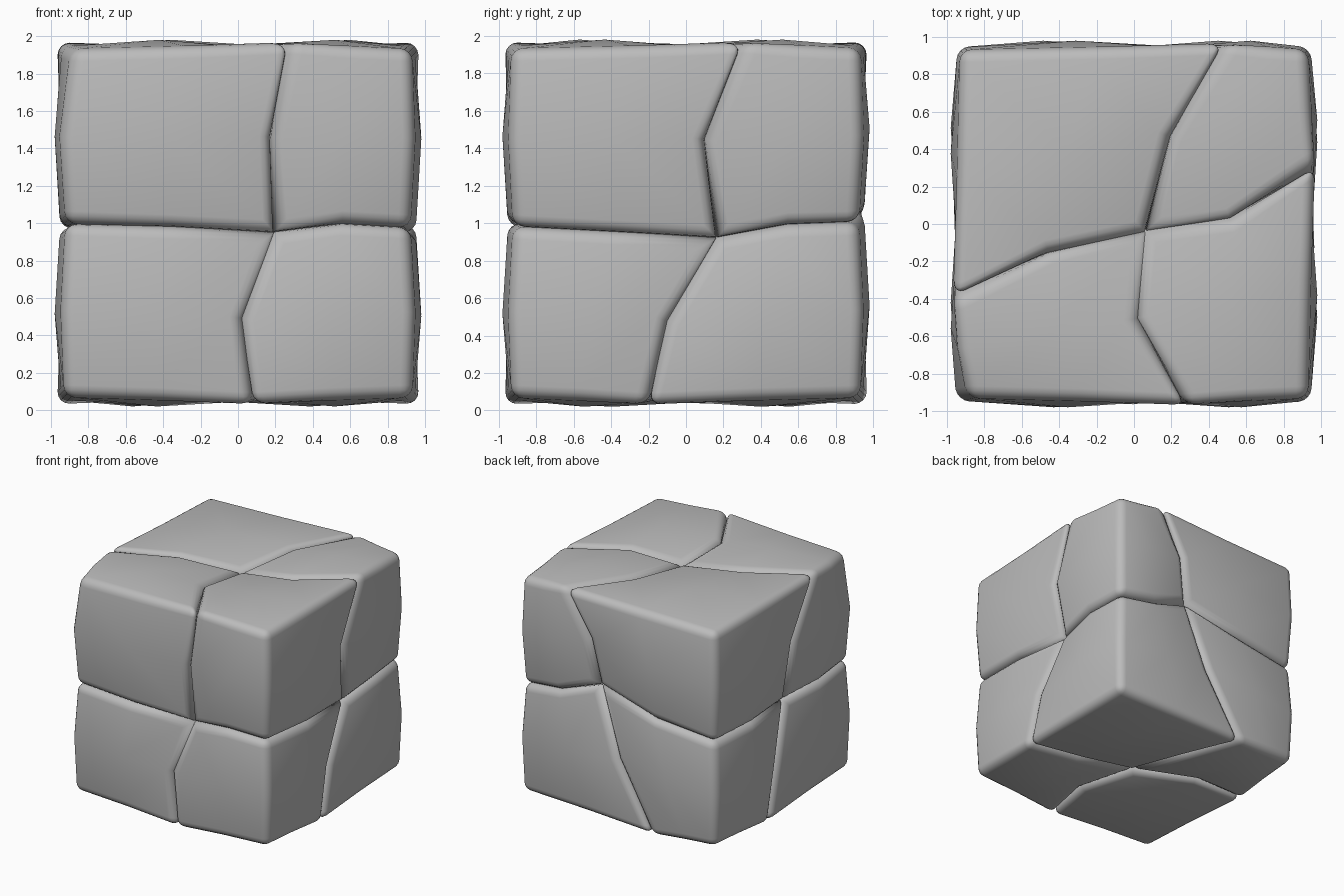
import bpy, bmesh
from itertools import product
from mathutils import Vector

cube = bpy.data.objects.get("Cube")
if cube:
    bpy.data.objects.remove(cube, do_unlink=True)

stone = bpy.data.materials.new("grey stone")
stone.use_nodes = True
GREY = (0.5, 0.5, 0.5, 1)
stone.diffuse_color = GREY
stone.node_tree.nodes["Principled BSDF"].inputs["Base Color"].default_value = GREY

X, Y, Z = range(3)

# How far out each kind of surface point lies
CENTRE, GROOVE, BULGE, CORNER, EDGE_QUARTER = 0.91, 0.95, 0.98, 0.93, 0.945
CROSSING = {X: 0.97, Y: 0.97, Z: 0.92}
ROUNDING = 0.065

point = {}          # lattice index (-2..2 on each axis) -> position


def index(**steps):
    return tuple(steps.get(a, 0) for a in "xyz")


def step(key, axis, amount):
    new = list(key)
    new[axis] = amount
    return tuple(new)


def outward(key, reach):
    return Vector([reach * (1 if k > 0 else -1) if abs(k) == 2 else 0 for k in key])


# Outer corners, one of them worn back
for key in product((-2, 2), repeat=3):
    point[key] = outward(key, CORNER)
point[index(x=-2, y=-2, z=2)].x = -0.88

# Where the cracks cross the cube edges: position along the edge,
# ordered (-,-), (-,+), (+,-), (+,+) over the other two axes
crossings = {
    X: (0.07, 0.29, -0.35, 0.51),
    Y: (0.23, -0.41, -0.21, 0.33),
    Z: (0.0, -0.03, -0.02, 0.0),
}
for axis, values in crossings.items():
    others = [a for a in range(3) if a != axis]
    for signs, value in zip(product((-2, 2), repeat=2), values):
        key = step(step((0, 0, 0), others[0], signs[0]), others[1], signs[1])
        point[key] = outward(key, CROSSING[axis])
        point[key][axis] = value

# Crack meeting point of each side, then the sideways bend of its four cracks:
# toward -u, +u, -v, +v
sides = {
    index(y=-2): ((0.20, -0.05), (-0.02, 0.0, 0.02, 0.18)),
    index(y=2): ((0.20, 0.18), (0.04, 0.05, 0.0, 0.27)),
    index(x=2): ((0.17, -0.08), (-0.05, -0.01, -0.10, 0.10)),
    index(x=-2): ((-0.06, -0.03), (-0.02, -0.03, 0.10, -0.13)),
    index(z=2): ((0.06, -0.04), (-0.15, 0.02, 0.01, 0.19)),
    index(z=-2): ((-0.03, -0.06), (0.21, -0.14, 0.15, -0.17)),
}
for key, (middle, bends) in sides.items():
    u, v = [a for a in range(3) if not key[a]]
    centre = outward(key, CENTRE)
    centre[u], centre[v] = middle
    point[key] = centre
    directions = ((u, v, -1), (u, v, 1), (v, u, -1), (v, u, 1))
    for (along, across, sign), bend in zip(directions, bends):
        p = outward(key, GROOVE)
        p[along] = (centre[along] + point[step(key, along, 2 * sign)][along]) / 2
        p[across] = bend
        point[step(key, along, sign)] = p

# Points halfway between a corner and an edge crossing
for axis in range(3):
    for key in product((-2, 2), repeat=3):
        quarter = step(key, axis, key[axis] // 2)
        p = outward(quarter, EDGE_QUARTER)
        p[axis] = (point[key][axis] + point[step(key, axis, 0)][axis]) / 2
        point[quarter] = p

# Bulging middle of each block face
for key in sides:
    u, v = [a for a in range(3) if not key[a]]
    for su, sv in product((-1, 1), repeat=2):
        spot = step(step(key, u, su), v, sv)
        around = [step(spot, u, 0), step(spot, u, 2 * su),
                  step(spot, v, 0), step(spot, v, 2 * sv)]
        p = sum((point[k] for k in around), Vector()) / 4
        axis = 3 - u - v
        p[axis] = BULGE * (1 if key[axis] > 0 else -1)
        point[spot] = p


def position(key):
    if not any(key):
        return Vector()
    if max(map(abs, key)) < 2:      # hidden walls lead to the core
        return position(tuple(2 * k for k in key)) / 2
    return point[key]


def build_block(name, signs):
    bm = bmesh.new()
    verts, side_of = {}, {}
    for local in product(range(3), repeat=3):
        if local != (1, 1, 1):
            key = tuple(s * i for s, i in zip(signs, local))
            verts[local] = bm.verts.new(position(key) + Vector((0, 0, 1)))
    for axis, level in product(range(3), (0, 2)):
        u, v = [a for a in range(3) if a != axis]
        for i, j in product(range(2), repeat=2):
            ring = []
            for a, b in ((i, j), (i + 1, j), (i + 1, j + 1), (i, j + 1)):
                local = step(step(step((0, 0, 0), axis, level), u, a), v, b)
                ring.append(verts[local])
            side_of[bm.faces.new(ring)] = (axis, level)
    bmesh.ops.recalc_face_normals(bm, faces=bm.faces)

    # Round every border of the three outer faces
    borders = []
    for edge in bm.edges:
        a, b = (side_of[f] for f in edge.link_faces)
        if a != b and 2 in (a[1], b[1]):
            borders.append(edge)
    bmesh.ops.bevel(bm, geom=borders, offset=ROUNDING, offset_type='OFFSET',
                    segments=4, profile=0.5, affect='EDGES', clamp_overlap=True)
    for face in bm.faces:
        face.smooth = True
    mesh = bpy.data.meshes.new(name)
    bm.to_mesh(mesh)
    bm.free()
    mesh.materials.append(stone)
    block = bpy.data.objects.new(name, mesh)
    bpy.context.collection.objects.link(block)


# Eight blocks, one for each corner of the cube
for signs in product((-1, 1), repeat=3):
    words = ("left" if signs[X] > 0 else "right",
             "back" if signs[Y] > 0 else "front",
             "upper" if signs[Z] > 0 else "lower")
    build_block("_".join(reversed(words)) + "_block", signs)
